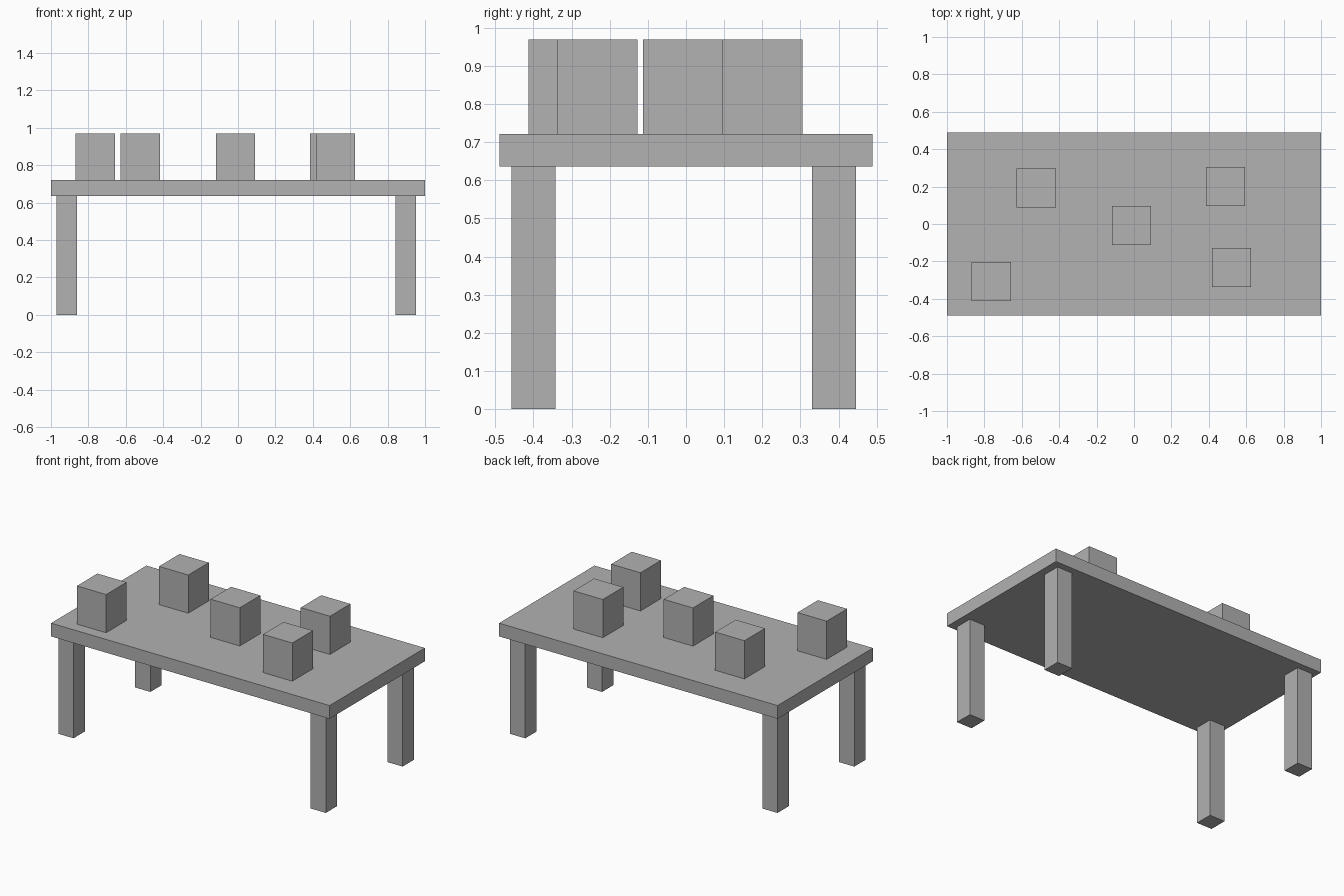
import bpy

if "Cube" in bpy.data.objects:
    bpy.data.objects.remove(bpy.data.objects["Cube"])

grey = bpy.data.materials.new("plain grey")
grey.diffuse_color = (0.445, 0.445, 0.445, 1)
grey.use_nodes = True
grey.node_tree.nodes["Principled BSDF"].inputs["Base Color"].default_value = grey.diffuse_color


def box(name, centre, size):
    bpy.ops.mesh.primitive_cube_add(size=1, location=centre)
    ob = bpy.context.object
    ob.name = name
    ob.scale = size
    bpy.ops.object.transform_apply(location=False, rotation=False, scale=True)
    ob.data.materials.append(grey)
    return ob


LEG_TOP, TABLE_TOP, BLOCK_TOP = 0.636, 0.722, 0.97

# Table slab
box("table_top", (0, 0, (LEG_TOP + TABLE_TOP) / 2), (2, 0.978, TABLE_TOP - LEG_TOP))

# Four legs, set slightly off centre
for side, x in (("left", -0.915), ("right", 0.897)):
    for end, y in (("front", -0.4), ("back", 0.388)):
        box(f"{end}_{side}_leg", (x, y, LEG_TOP / 2), (0.109, 0.116, LEG_TOP))

# Blocks standing on the table
blocks = [(-0.763, -0.308), (-0.523, 0.192), (-0.013, -0.008), (0.489, 0.2), (0.521, -0.232)]
for i, (x, y) in enumerate(blocks, 1):
    box(f"block_{i}", (x, y, (TABLE_TOP + BLOCK_TOP) / 2), (0.21, 0.21, BLOCK_TOP - TABLE_TOP))
